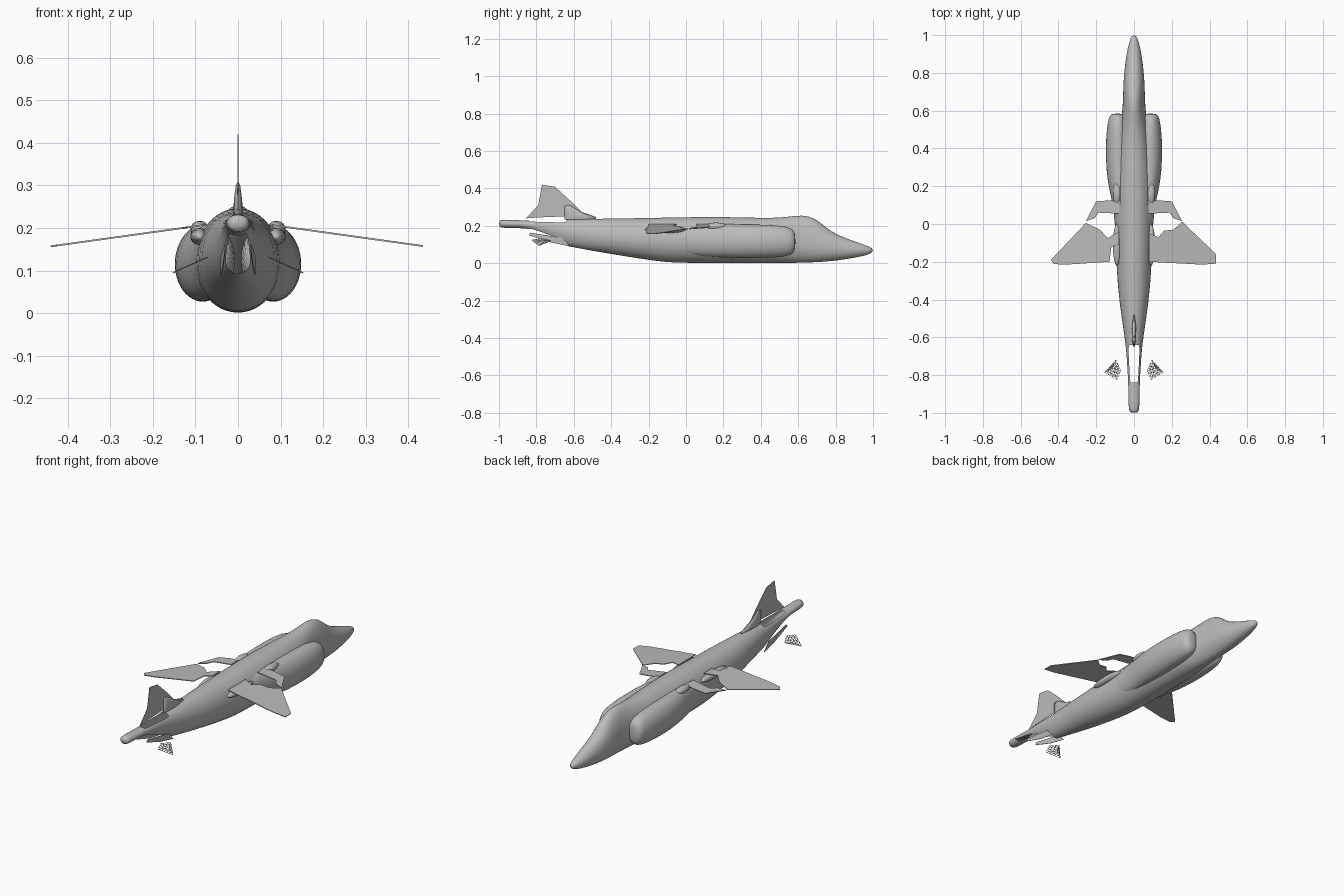
import bpy, bmesh, math
from mathutils import Vector

cube = bpy.data.objects.get("Cube")
if cube:
    bpy.data.objects.remove(cube, do_unlink=True)

grey = bpy.data.materials.new("airframe grey")
grey.use_nodes = True
grey.diffuse_color = (0.5, 0.5, 0.5, 1)
grey.node_tree.nodes["Principled BSDF"].inputs["Base Color"].default_value = (0.5, 0.5, 0.5, 1)


def finish(name, bm, subdiv=0, smooth=True):
    bmesh.ops.recalc_face_normals(bm, faces=bm.faces)
    mesh = bpy.data.meshes.new(name)
    bm.to_mesh(mesh)
    bm.free()
    mesh.materials.append(grey)
    ob = bpy.data.objects.new(name, mesh)
    bpy.context.collection.objects.link(ob)
    if smooth:
        mesh.polygons.foreach_set("use_smooth", [True] * len(mesh.polygons))
    if subdiv:
        mod = ob.modifiers.new("smooth", "SUBSURF")
        mod.levels = mod.render_levels = subdiv
    return ob


def loft(rows, sides=24):
    """Rows are y, centre x, half width, bottom z, widest z, top z."""
    bm = bmesh.new()
    rings = []
    for y, cx, hw, low, mid, top in rows:
        ring = []
        for i in range(sides):
            a = math.tau * i / sides
            s = math.sin(a)
            ring.append(bm.verts.new((cx + hw * math.cos(a), y, mid + s * (top - mid if s > 0 else mid - low))))
        rings.append(ring)
    for r0, r1 in zip(rings, rings[1:]):
        for i in range(sides):
            j = (i + 1) % sides
            bm.faces.new((r0[i], r0[j], r1[j], r1[i]))
    bm.faces.new(rings[0])
    bm.faces.new(rings[-1])
    return bm


def plate(name, pts, thick):
    """Thin sheet from an outline, extruded along its normal."""
    bm = bmesh.new()
    face = bm.faces.new([bm.verts.new(p) for p in pts])
    face.normal_update()
    n = face.normal * thick
    ext = bmesh.ops.extrude_face_region(bm, geom=[face])
    moved = [v for v in ext["geom"] if isinstance(v, bmesh.types.BMVert)]
    bmesh.ops.translate(bm, verts=moved, vec=n)
    bmesh.ops.translate(bm, verts=bm.verts, vec=-n / 2)
    bmesh.ops.triangulate(bm, faces=[f for f in bm.faces if len(f.verts) > 4])
    return finish(name, bm, smooth=False)


# Fuselage with nose, canopy hump and tail boom
body = loft([
    (1.0, 0, .010, .060, .070, .080),
    (.97, 0, .025, .043, .068, .092),
    (.90, 0, .040, .028, .070, .118),
    (.81, 0, .052, .014, .075, .150),
    (.75, 0, .056, .008, .085, .190),
    (.69, 0, .058, .004, .095, .244),
    (.62, 0, .060, .002, .100, .260),
    (.55, 0, .068, .000, .105, .250),
    (.46, 0, .090, .000, .110, .240),
    (.20, 0, .106, .000, .120, .250),
    (-.05, 0, .100, .000, .120, .246),
    (-.15, 0, .097, .008, .122, .244),
    (-.35, 0, .086, .040, .135, .240),
    (-.50, 0, .065, .065, .150, .238),
    (-.64, 0, .044, .092, .170, .234),
    (-.74, 0, .036, .140, .195, .232),
    (-.84, 0, .031, .182, .205, .228),
    (-.88, 0, .030, .188, .210, .229),
    (-.98, 0, .029, .188, .212, .234),
    (-1.0, 0, .022, .192, .212, .230)])
# Open top and underside ahead of the boom
gaps = []
for f in body.faces:
    c = f.calc_center_median()
    if -.84 < c.y < -.64 and abs(c.x) < .025:
        gaps.append(f)
bmesh.ops.delete(body, geom=gaps, context="FACES")
finish("fuselage", body, 1)

# Bulging side intakes
for side, label in ((1, "left"), (-1, "right")):
    intake = loft([
        (.585, side * .088, .025, .080, .115, .150),
        (.575, side * .086, .044, .050, .115, .180),
        (.54, side * .086, .053, .036, .115, .197),
        (.46, side * .085, .064, .028, .115, .205),
        (.34, side * .083, .067, .025, .115, .208),
        (.22, side * .079, .062, .028, .120, .210),
        (.12, side * .070, .045, .035, .125, .210),
        (0, side * .055, .045, .040, .125, .205),
        (-.2, side * .045, .045, .060, .130, .195)])
    finish(label + "_intake", intake, 1)

# Wings: leading strip and main panel, drooping to the tips
def wing_z(x):
    return .207 - .05 * max(0, abs(x) - .08) / .36


front = [(.08, .12), (.13, .125), (.20, .12), (.255, .015), (.21, .03), (.19, .06), (.08, .055)]
left_main = [(.255, .012), (.435, -.16), (.435, -.21), (.36, -.215), (.08, -.2), (.08, -.05),
             (.13, -.07), (.16, -.035), (.21, -.03)]
right_main = [(.255, .005), (.44, -.19), (.425, -.212), (.36, -.215), (.13, -.2), (.12, -.12),
              (.08, -.11), (.08, -.04), (.14, -.075), (.18, -.03)]
for side, label, main in ((1, "left", left_main), (-1, "right", right_main)):
    for part, outline in (("wing_front", front), ("wing_main", main)):
        plate(label + "_" + part, [(side * x, y, wing_z(x)) for x, y in outline], .004)
    # Fairings where the wing meets the body
    for part, y, half, z in (("front_fairing", .16, .06, .197), ("rear_fairing", -.11, .11, .18)):
        bm = bmesh.new()
        bmesh.ops.create_uvsphere(bm, u_segments=16, v_segments=8, radius=1)
        bmesh.ops.scale(bm, verts=bm.verts, vec=(.022, half, .02))
        bmesh.ops.translate(bm, verts=bm.verts, vec=(side * .09, y, z))
        finish(label + "_" + part, bm)
    # Thin remnant sheet under the boom
    plate(label + "_lower_tail_sheet",
          [(side * x, y, z) for x, y, z in ((.04, -.62, .09), (.035, -.72, .11), (.03, -.84, .15),
                                           (.03, -.83, .163), (.04, -.66, .135))], .002)
    # Lattice tailplane tips
    bm = bmesh.new()
    rim = [bm.verts.new((side * x, y, .15 - .45 * (x - .03))) for x, y in
           ((.155, -.785), (.115, -.765), (.07, -.775), (.095, -.72), (.115, -.765), (.09, -.825))]
    for k in ((0, 1, 5), (1, 2, 5), (1, 2, 3), (0, 3, 1)):
        bm.faces.new([rim[i] for i in k])
    bmesh.ops.subdivide_edges(bm, edges=bm.edges, cuts=2, use_grid_fill=True)
    tip = finish(label + "_tailplane_lattice", bm, smooth=False)
    wire = tip.modifiers.new("lattice", "WIREFRAME")
    wire.thickness = .003

# Tail fin and its thicker root
plate("tail_fin", [(0, y, z) for y, z in
      ((-.855, .24), (-.79, .31), (-.77, .42), (-.70, .408), (-.62, .335), (-.56, .275),
       (-.49, .25), (-.56, .235), (-.66, .25), (-.78, .245))], .002)
root = loft([(-.48, 0, .003, .235, .24, .246), (-.55, 0, .012, .225, .24, .268),
             (-.62, 0, .010, .225, .24, .31), (-.65, 0, .003, .235, .24, .31)], 12)
finish("fin_root", root)
